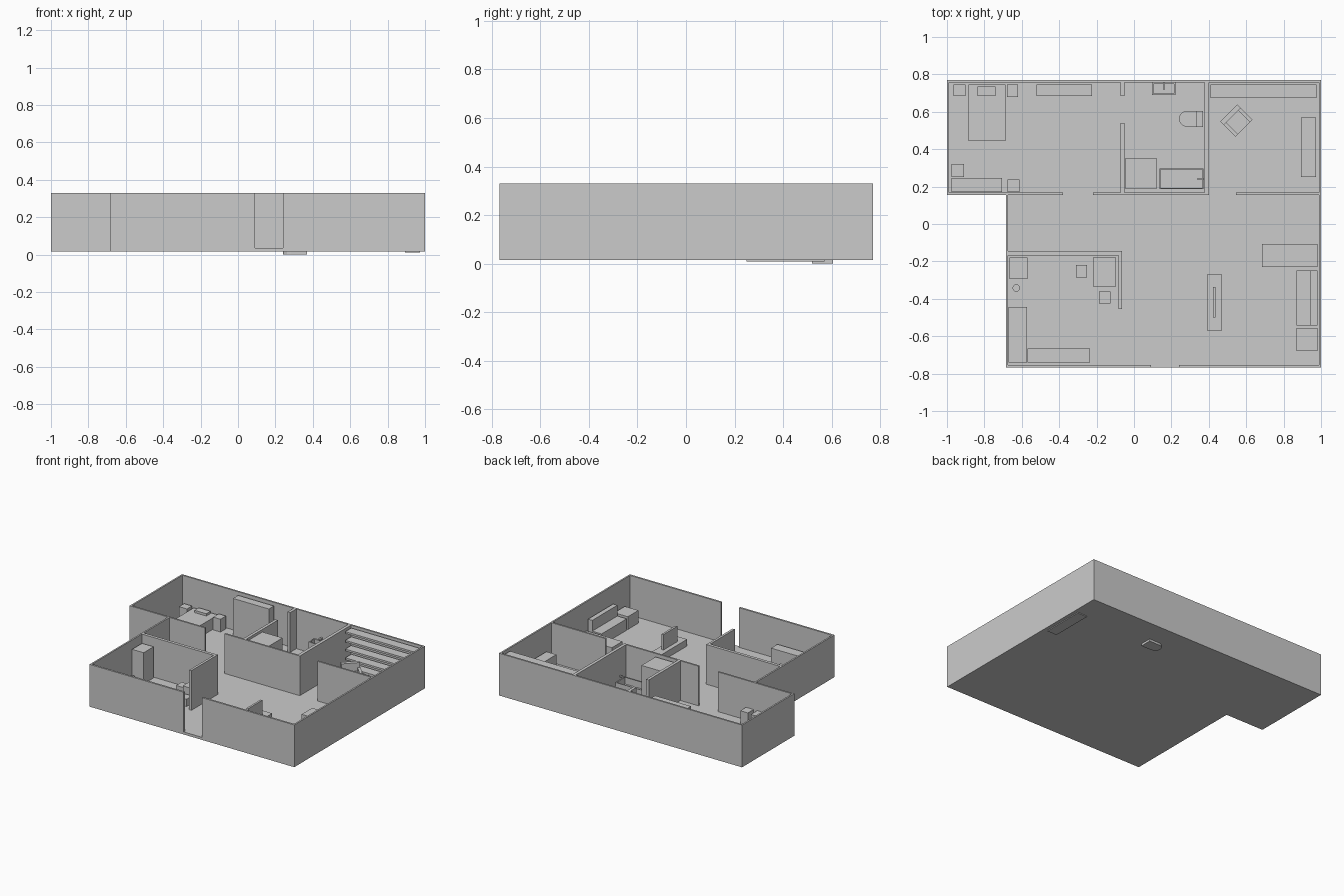
import bpy, bmesh, math
from mathutils import Matrix

F, H = 0.035, 0.33  # floor level, wall top


def finish(bm, name):
    me = bpy.data.meshes.new(name)
    bm.normal_update()
    bm.to_mesh(me)
    bm.free()
    ob = bpy.data.objects.new(name, me)
    bpy.context.collection.objects.link(ob)
    return ob


def prism(name, pts, z0, z1):
    bm = bmesh.new()
    f = bm.faces.new([bm.verts.new((x, y, z0)) for x, y in pts])
    top = bmesh.ops.extrude_face_region(bm, geom=[f])["geom"]
    for v in top:
        if isinstance(v, bmesh.types.BMVert):
            v.co.z = z1
    bmesh.ops.recalc_face_normals(bm, faces=bm.faces)
    return finish(bm, name)


def box(name, x0, x1, y0, y1, z1, z0=F, rim=0, depth=0):
    bm = bmesh.new()
    bmesh.ops.create_cube(bm, size=1)
    for v in bm.verts:
        v.co = ((x0, x1)[v.co.x > 0], (y0, y1)[v.co.y > 0], (z0, z1)[v.co.z > 0])
    bm.normal_update()
    if rim:  # sunken top
        top = max(bm.faces, key=lambda f: f.calc_center_median().z)
        bmesh.ops.inset_region(bm, faces=[top], thickness=rim)
        inner = bmesh.ops.extrude_face_region(bm, geom=[top])["geom"]
        bmesh.ops.delete(bm, geom=[top], context='FACES')
        for v in inner:
            if isinstance(v, bmesh.types.BMVert):
                v.co.z -= depth
        bmesh.ops.recalc_face_normals(bm, faces=bm.faces)
    return finish(bm, name)


# L-shaped floor
prism("floor", [(-0.685, -0.767), (1, -0.767), (1, 0.77), (-1, 0.77),
                (-1, 0.155), (-0.685, 0.155)], 0.016, F)

# outer and partition walls with door gaps
for name, *r in [
    ("back_wall", -1, 1, 0.757, 0.77),
    ("left_wall", -1, -0.988, 0.155, 0.77),
    ("right_wall", 0.988, 1, -0.767, 0.77),
    ("lower_left_wall", -0.685, -0.673, -0.767, 0.168),
    ("front_wall_left", -0.685, 0.09, -0.767, -0.753),
    ("front_wall_right", 0.24, 1, -0.767, -0.753),
    ("bedroom_front_wall", -1, -0.38, 0.155, 0.168),
    ("bath_front_wall", -0.22, 0.4, 0.155, 0.168),
    ("study_front_wall", 0.545, 1, 0.155, 0.168),
    ("bath_side_wall", -0.072, -0.05, 0.16, 0.54),
    ("bath_side_wall_stub", -0.072, -0.05, 0.685, 0.76),
    ("study_side_wall", 0.377, 0.4, 0.16, 0.76),
    ("kitchen_back_wall", -0.68, -0.065, -0.168, -0.145),
    ("kitchen_side_wall", -0.083, -0.065, -0.455, -0.145),
]:
    box(name, *r, H, 0.016 if "back_wall" == name else 0.02)

# plain block furniture: x range, y range, top
for name, *r in [
    # bedroom
    ("nightstand_left", -0.965, -0.90, 0.685, 0.745, 0.13),
    ("nightstand_right", -0.68, -0.62, 0.68, 0.745, 0.13),
    ("bed", -0.885, -0.687, 0.445, 0.745, 0.12),
    ("pillow", -0.837, -0.74, 0.685, 0.735, 0.137),
    ("wardrobe", -0.52, -0.225, 0.685, 0.745, 0.31),
    ("bedroom_desk", -0.975, -0.705, 0.17, 0.245, 0.13),
    ("bedroom_stool", -0.975, -0.91, 0.25, 0.32, 0.1),
    ("drawer_unit", -0.675, -0.613, 0.17, 0.237, 0.13),
    # bathroom
    ("shower", -0.045, 0.12, 0.187, 0.352, 0.315),
    # living room
    ("side_couch", 0.685, 0.98, -0.23, -0.107, 0.12),
    ("tv_stand", 0.39, 0.47, -0.57, -0.27, 0.085),
    ("tv", 0.422, 0.437, -0.5, -0.337, 0.2),
    ("sofa_seat", 0.868, 0.945, -0.543, -0.248, 0.12),
    ("sofa_back", 0.945, 0.98, -0.543, -0.248, 0.2),
    ("end_table", 0.868, 0.98, -0.68, -0.556, 0.13),
    # kitchen
    ("fridge", -0.665, -0.57, -0.295, -0.178, 0.267),
    ("counter_left", -0.672, -0.573, -0.74, -0.445, 0.15),
    ("counter_front", -0.57, -0.235, -0.74, -0.665, 0.15),
    ("dining_table", -0.22, -0.097, -0.335, -0.178, 0.13),
    ("dining_stool_left", -0.31, -0.25, -0.285, -0.22, 0.09),
    ("dining_stool_front", -0.187, -0.125, -0.425, -0.36, 0.09),
]:
    box(name, *r)

# study desk reaches slightly under the floor
box("study_desk", 0.892, 0.973, 0.25, 0.57, 0.15, 0.01)

# open bookshelf
for i in range(5):
    z = 0.05 + i * 0.065
    box(f"shelf_{i + 1}", 0.41, 0.975, 0.675, 0.745, z + 0.006, z - 0.008)

# sink, tub and taps
box("sink", 0.097, 0.222, 0.69, 0.757, 0.15, F, 0.012, 0.04)
box("sink_tap", 0.154, 0.166, 0.72, 0.757, 0.175, 0.163)
box("bathtub", 0.137, 0.372, 0.187, 0.297, 0.1, F, 0.008, 0.05)
box("bathtub_tap", 0.34, 0.375, 0.236, 0.246, 0.13, 0.12)

# toilet: rounded bowl and tank
arc = [(0.283 + 0.043 * math.cos(a), 0.562 + 0.043 * math.sin(a))
       for a in (math.radians(90 + 30 * i) for i in range(7))]
prism("toilet_bowl", arc + [(0.335, 0.519), (0.335, 0.605)], 0.0, 0.095)
box("toilet_tank", 0.333, 0.37, 0.519, 0.605, 0.16, 0.0)

# armchair turned towards the room
turn = Matrix.Translation((0.547, 0.553, 0)) @ Matrix.Rotation(math.radians(45), 4, 'Z')
for name, *r in [
    ("armchair_seat", -0.065, 0.065, -0.058, 0.058, 0.09),
    ("armchair_back", -0.065, 0.065, 0.03, 0.058, 0.15),
    ("armchair_arm_left", -0.065, -0.045, -0.058, 0.058, 0.115),
    ("armchair_arm_right", 0.045, 0.065, -0.058, 0.058, 0.115),
]:
    box(name, *r).matrix_world = turn

# kitchen bin
bin_pts = [(-0.63 + 0.02 * math.cos(i * math.pi / 6), -0.342 + 0.02 * math.sin(i * math.pi / 6))
           for i in range(12)]
prism("kitchen_bin", bin_pts, F, 0.09)
